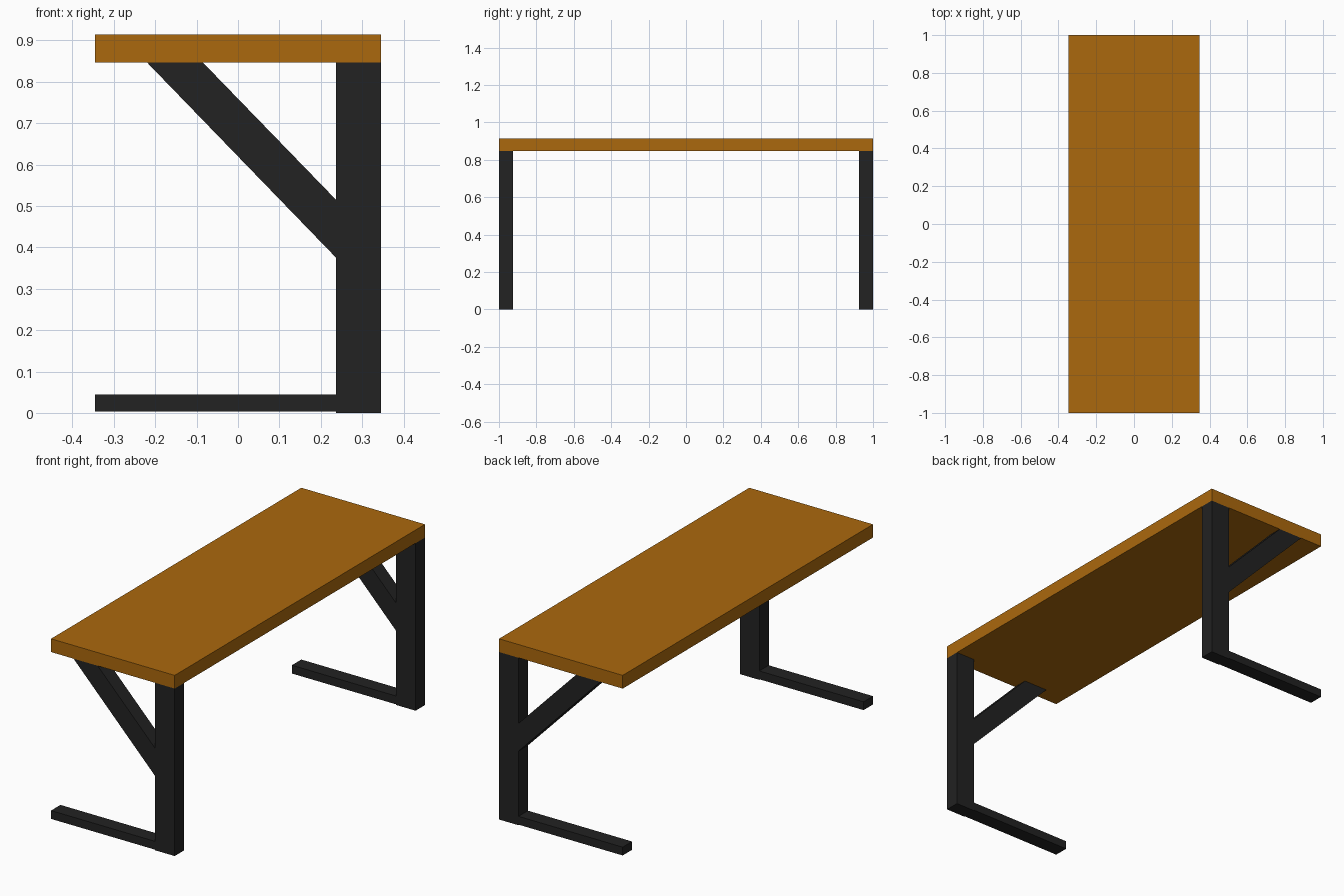
import bpy
import bmesh

default_cube = bpy.data.objects.get("Cube")
if default_cube:
    bpy.data.objects.remove(default_cube, do_unlink=True)


def make_material(name, colour):
    mat = bpy.data.materials.new(name)
    mat.use_nodes = True
    mat.diffuse_color = colour
    bsdf = next(n for n in mat.node_tree.nodes if n.type == 'BSDF_PRINCIPLED')
    bsdf.inputs["Base Color"].default_value = colour
    bsdf.inputs["Roughness"].default_value = 0.6
    return mat


def extrude_profile(name, profile, y_start, y_end, mat):
    """Extrude an (x, z) outline along y into a flat-faced solid."""
    bm = bmesh.new()
    face = bm.faces.new([bm.verts.new((x, y_start, z)) for x, z in profile])
    result = bmesh.ops.extrude_face_region(bm, geom=[face])
    moved = [v for v in result["geom"] if isinstance(v, bmesh.types.BMVert)]
    bmesh.ops.translate(bm, verts=moved, vec=(0, y_end - y_start, 0))
    bmesh.ops.recalc_face_normals(bm, faces=bm.faces)
    mesh = bpy.data.meshes.new(name)
    bm.to_mesh(mesh)
    bm.free()
    mesh.materials.append(mat)
    obj = bpy.data.objects.new(name, mesh)
    bpy.context.collection.objects.link(obj)
    return obj


def rect(x0, x1, z0, z1):
    return [(x0, z0), (x1, z0), (x1, z1), (x0, z1)]


wood = make_material("warm wood", (0.41, 0.14, 0.004, 1))
metal = make_material("black metal", (0.016, 0.016, 0.016, 1))

HALF_DEPTH = 0.346
LEG_INNER = 0.237
UNDERSIDE = 0.847
TOP = 0.914
INNER_Y = 0.925

# Table top
extrude_profile("table_top", rect(-HALF_DEPTH, HALF_DEPTH, UNDERSIDE, TOP), -1, 1, wood)

# Leg frame at each end: post, foot and diagonal brace
frame_parts = {
    "post": rect(LEG_INNER, HALF_DEPTH, 0, UNDERSIDE),
    "foot": rect(-HALF_DEPTH, LEG_INNER, 0.003, 0.045),
    "brace": [(-0.22, UNDERSIDE), (LEG_INNER, 0.375),
              (LEG_INNER, 0.515), (-0.085, UNDERSIDE)],
}
for end, side in (("front", -1), ("back", 1)):
    for part, profile in frame_parts.items():
        extrude_profile(f"{end}_{part}", profile, side, side * INNER_Y, metal)
